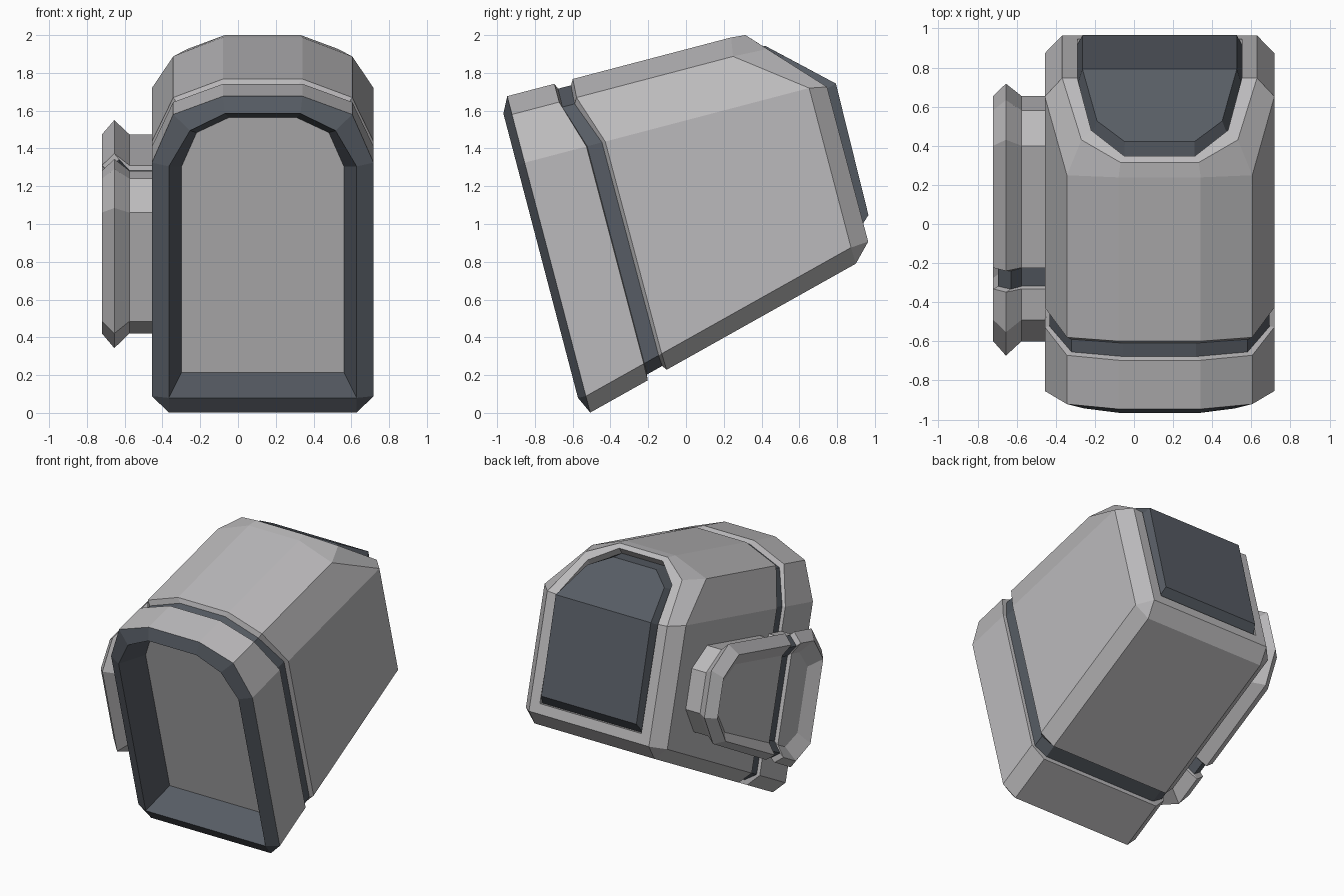
import bpy, bmesh, math
from mathutils import Vector

cube = bpy.data.objects.get("Cube")
if cube:
    bpy.data.objects.remove(cube, do_unlink=True)

TILT = math.radians(14.7)
C, S = math.cos(TILT), math.sin(TILT)
MID = 0.131                               # centre line of the main body


def material(name, rgb):
    m = bpy.data.materials.new(name)
    m.use_nodes = True
    m.diffuse_color = (*rgb, 1)
    m.node_tree.nodes["Principled BSDF"].inputs["Base Color"].default_value = (*rgb, 1)
    return m


GREY = material("mid grey", (0.5, 0.492, 0.503))
SLATE = material("dark slate", (0.095, 0.108, 0.128))


def place(x, d, v):
    """Depth d and height v in the tilted frame."""
    return Vector((x, d * C - v * S, d * S + v * C))


def finish(bm, name, *mats):
    bmesh.ops.remove_doubles(bm, verts=bm.verts, dist=1e-4)
    me = bpy.data.meshes.new(name)
    bm.to_mesh(me)
    bm.free()
    for m in mats:
        me.materials.append(m)
    bpy.context.collection.objects.link(bpy.data.objects.new(name, me))


def skin(bm, rings):
    for a, b in zip(rings, rings[1:]):
        for i in range(len(a)):
            j = (i + 1) % len(a)
            bm.faces.new((a[i], a[j], b[j], b[i]))


def shell(name, mat, loops, cap_front=False, cap_back=False):
    """Skin mirrored arch sections, ordered front to back."""
    bm = bmesh.new()
    rings = []
    for half in loops:
        pts = [(MID + w, d, v) for w, d, v in half]
        pts += [(MID - w, d, v) for w, d, v in reversed(half)]
        rings.append([bm.verts.new(place(*p)) for p in pts])
    skin(bm, rings)
    for ring, wanted, flip in ((rings[0], cap_front, True), (rings[-1], cap_back, False)):
        if wanted:
            for part in (ring[:3] + ring[7:], ring[2:8]):
                bm.faces.new(part[::-1] if flip else part)
    finish(bm, name, mat)


WIDTHS = (0.21, 0.474, 0.587, 0.587, 0.497)


def floor_v(d):
    return 0.131 + 0.26 * (d + 0.487)     # underside rises toward the back


def section(depths, inset=0.0):
    vs = [1.862 - inset, 1.762 - inset, 1.498,
          floor_v(depths[3]) + 0.09, floor_v(depths[4]) + inset]
    return [(w - inset * 0.8, d, v) for w, d, v in zip(WIDTHS, depths, vs)]


def shifted(depths, offsets):
    return [d + o for d, o in zip(depths, offsets)]


# sections of the main body
front_edge = section([-0.49] * 5)
collar_d = [-0.232, -0.232, -0.152, -0.15, -0.152]
hull_d = [-0.131, -0.137, -0.049, -0.045, -0.041]
groove_a = section(shifted(collar_d, (0.012, 0.01, 0.004, 0.003, 0.003)), 0.03)
groove_b = section(shifted(hull_d, [-0.018] * 5), 0.03)
hull_back = section([0.735, 0.72, 1.067, 1.067, 1.07])

panel = [(0.18, -0.316, 1.699), (0.35, -0.316, 1.617), (0.43, -0.316, 1.431)] + [(0.43, -0.316, 0.304)] * 2
ridge = [(0.20, -0.533, 1.778), (0.385, -0.533, 1.685), (0.497, -0.533, 1.489)] + [(0.497, -0.533, 0.222)] * 2
rim = [(0.20, 0.812, 1.855), (0.40, 0.905, 1.754), (0.498, 1.16, 1.48)] + [(0.498, 1.163, 0.632)] * 2
opening = [(0.18, 0.838, 1.826), (0.35, 0.945, 1.712), (0.421, 1.159, 1.475)] + [(0.421, 1.162, 0.705)] * 2
glass = [(0.178, 0.90, 1.772), (0.32, 0.988, 1.69), (0.395, 1.21, 1.485)] + [(0.395, 1.2, 0.768)] * 2
# the window rises from a shallow gap inside the rim
SINK = ((0.042, 0.04), (0.042, 0.04), (0.04, 0.015), (0.03, 0), (0.03, 0))
gap = [(w, d - a, v - b) for (w, d, v), (a, b) in zip(opening, SINK)]

shell("front_panel", GREY, [panel], cap_front=True)
shell("front_trim", SLATE, [panel, ridge, front_edge])
shell("front_collar", GREY, [front_edge, section(collar_d), groove_a])
shell("body_groove", SLATE, [groove_a, groove_b])
shell("main_hull", GREY, [groove_b, section(hull_d), hull_back, rim, opening, gap])
shell("rear_window", SLATE, [gap, glass], cap_back=True)

# side pod: chamfered outline swept outward along x, with a recessed end
POD = [(-0.311, 1.178), (-0.159, 1.324), (0.761, 1.325), (0.91, 1.178),
       (0.91, 0.89), (0.765, 0.715), (-0.16, 0.476), (-0.311, 0.583)]
POD_D, POD_V = 0.30, 0.906
bm = bmesh.new()
rings = []
for x, grow in ((-0.45, 0), (-0.575, 0), (-0.655, 0.065), (-0.72, 0), (-0.66, -0.09)):
    kd, kv = 1 + grow / 0.61, 1 + grow / 0.42
    rings.append([bm.verts.new(place(x, POD_D + (d - POD_D) * kd, POD_V + (v - POD_V) * kv))
                  for d, v in POD])
skin(bm, rings)
bm.faces.new(rings[-1])
bmesh.ops.recalc_face_normals(bm, faces=bm.faces)

# slate groove around the pod: slice it, then sink the middle slices
axis, up = Vector((0, C, S)), Vector((0, -S, C))
for cut in (0.004, 0.012, 0.108, 0.116):
    bmesh.ops.bisect_plane(bm, geom=bm.verts[:] + bm.edges[:] + bm.faces[:],
                           plane_co=axis * cut, plane_no=axis)
for f in bm.faces:
    f.material_index = int(0.02 < f.calc_center_median().dot(axis) < 0.1)
for v in bm.verts:
    if 0.008 < v.co.dot(axis) < 0.112:
        v.co -= up * (v.co.dot(up) - POD_V) * 0.06
        if v.co.x < -0.6:
            v.co.x += 0.025
finish(bm, "side_pod", GREY, SLATE)
